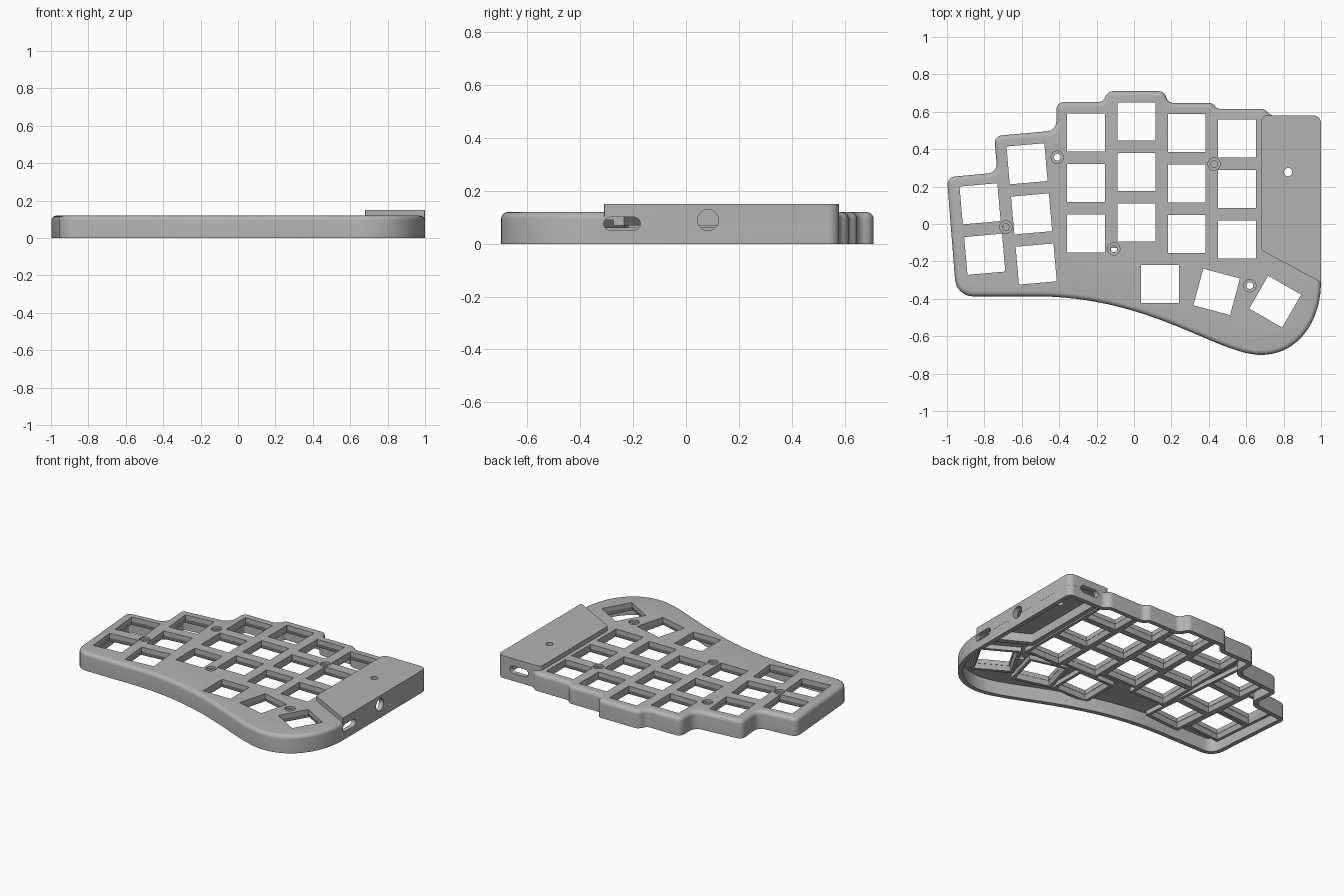
import bpy, bmesh, math
from mathutils import Vector, Matrix

if "Cube" in bpy.data.objects:
    bpy.data.objects.remove(bpy.data.objects["Cube"])

grey = bpy.data.materials.new("matte grey")
grey.use_nodes = True
colour = (0.45, 0.45, 0.45, 1)
grey.diffuse_color = colour
grey.node_tree.nodes["Principled BSDF"].inputs["Base Color"].default_value = colour


def bezier(a, b, c, d, n):
    a, b, c, d = map(Vector, (a, b, c, d))
    return [a * (1 - t) ** 3 + 3 * b * t * (1 - t) ** 2 + 3 * c * t * t * (1 - t) + d * t ** 3
            for t in (i / n for i in range(n + 1))]


def round_all(corners, before, after):
    """Arc at each (x, y, cut) corner, starting `cut` away from it on both sides."""
    path, pts = [before, *corners, after], []
    for prev, (x, y, cut), follow in zip(path, corners, path[2:]):
        p = Vector((x, y))
        u = (Vector(prev[:2]) - p).normalized()
        v = (Vector(follow[:2]) - p).normalized()
        turn = math.pi - u.angle(v)
        handle = cut * (1 - 4 / 3 * math.tan(turn / 4) / math.tan(turn / 2))
        pts += bezier(p + u * cut, p + u * handle, p + v * handle, p + v * cut, 6)
    return pts


def inset(pts, d):
    """Move a clockwise outline inward by d."""
    out, n = [], len(pts)
    for i, p in enumerate(pts):
        u = (p - pts[i - 1]).normalized()
        v = (pts[(i + 1) % n] - p).normalized()
        normal = Vector((u.y + v.y, -u.x - v.x)).normalized()
        out.append(p + normal * d / normal.dot(Vector((u.y, -u.x))))
    return out


def square(size):
    h = size / 2
    return [Vector(p) for p in ((-h, -h), (-h, h), (h, h), (h, -h))]


def oval(r, stretch=0, n=32):
    return [Vector((r * math.cos(a) + math.copysign(stretch, math.cos(a)), r * math.sin(a)))
            for a in (-math.tau * (i + 0.5) / n for i in range(n))]


def make(name, solids, tube=False):
    """Solids lofted through (outline, height) rings; a tube joins last ring to first."""
    bm = bmesh.new()
    for rings, matrix in solids:
        loops = [[bm.verts.new(matrix @ Vector((p.x, p.y, z))) for p in pts] for pts, z in rings]
        pairs = list(zip(loops, loops[1:]))
        if tube:
            pairs.append((loops[-1], loops[0]))
        else:
            bm.faces.new(loops[0])
            bm.faces.new(loops[-1][::-1])
        for low, high in pairs:
            for i in range(len(low)):
                bm.faces.new((low[i - 1], high[i - 1], high[i], low[i]))
    bmesh.ops.recalc_face_normals(bm, faces=bm.faces)
    mesh = bpy.data.meshes.new(name)
    bm.to_mesh(mesh)
    bm.free()
    mesh.materials.append(grey)
    obj = bpy.data.objects.new(name, mesh)
    bpy.context.collection.objects.link(obj)
    return obj


def activate(obj):
    bpy.ops.object.select_all(action="DESELECT")
    obj.select_set(True)
    bpy.context.view_layer.objects.active = obj


def cut(target, cutter):
    mod = target.modifiers.new("cut", "BOOLEAN")
    mod.operation = "DIFFERENCE"
    mod.solver = "EXACT"
    mod.object = cutter
    activate(target)
    bpy.ops.object.modifier_apply(modifier="cut")


def at(x, y, z=0):
    return Matrix.Translation((x, y, z))


# Outline of the case: stepped back edge, swept front edge
corners = [(-0.95, -0.387, 0.09), (-1, 0.25, 0.04), (-0.73, 0.275, 0.05), (-0.748, 0.47, 0.04),
           (-0.415, 0.5, 0.05), (-0.415, 0.652, 0.04), (-0.162, 0.652, 0.03), (-0.142, 0.71, 0.03),
           (0.162, 0.71, 0.03), (0.182, 0.647, 0.03), (0.42, 0.647, 0.018), (0.445, 0.615, 0.018),
           (0.7, 0.615, 0.022), (0.73, 0.5795, 0.02), (0.9995, 0.5795, 0.04)]
end = [(0.9995, -0.31), (0.9995, -0.53), (0.87, -0.7), (0.68, -0.7)]
sweep = [(0.68, -0.7), (0.45, -0.7), (0.1, -0.395), (-0.5, -0.387)]
outline = round_all(corners, sweep[-1], end[0]) + bezier(*end, 20) + bezier(*sweep, 28)[1:]

# Case shell: hollow underside, wall foot, wall and rounded top rim
BEVEL, TOP = 0.026, 0.12
hollow = inset(outline, 0.03)
shell = [(hollow, 0.09), (hollow, 0), (outline, 0)]
for step in range(6):
    a = math.pi / 2 * step / 5
    shell.append((inset(outline, BEVEL * (1 - math.cos(a))), TOP - BEVEL + BEVEL * math.sin(a)))
case = make("keyboard_case", [(shell, Matrix())])

# Raised, hollow housing for the electronics
box = [(0.68, -0.14, 0.015), (0.68, 0.58, 0.03), (1, 0.58, 0.04), (1, -0.312, 0.006)]
housing_edge = round_all(box, box[-1], box[0])
inner = [(p.x, p.y, 0.008) for p in inset([Vector(c[:2]) for c in box], 0.035)]
pocket = round_all(inner, inner[-1], inner[0])
housing = make("electronics_housing", [([(pocket, 0.13), (pocket, 0.07),
                                         (housing_edge, 0.07), (housing_edge, 0.15)], Matrix())])

# Key positions: straight columns, tilted outer columns and the thumb fan
keys = [(x, y - 0.27 * row, 0) for x, y in ((-0.257, 0.49), (0.013, 0.547), (0.282, 0.486), (0.55, 0.456))
        for row in range(3)]
keys += [(-0.572 + 0.0245 * row, 0.322 - 0.268 * row, 5) for row in range(3)]
keys += [(-0.823 + 0.025 * row, 0.108 - 0.27 * row, 5) for row in range(2)]
keys += [(0.138, -0.322, 0), (0.442, -0.363, -15), (0.755, -0.415, -30)]
places = [at(x, y) @ Matrix.Rotation(math.radians(a), 4, "Z") for x, y, a in keys]

# Flared switch frames under the plate
frame = [(square(0.27), 0.06), (square(0.27), 0.095), (square(0.203), 0.095), (square(0.23), 0.06)]
frames = make("switch_frames", [(frame, m) for m in places], tube=True)

# Openings in the plate: keys, counterbored screws and the space under the housing
screws = [(-0.41, 0.357), (-0.685, -0.016), (-0.108, -0.133), (0.428, 0.32), (0.619, -0.33)]
small, wide = oval(0.018), oval(0.033)
bore = [(small, 0.03), (small, 0.105), (wide, 0.105), (wide, 0.2)]
openings = [([(square(0.203), 0.05), (square(0.203), 0.2)], m) for m in places]
openings += [(bore, at(x, y)) for x, y in screws]
openings.append(([(pocket, 0.05), (pocket, 0.2)], Matrix()))
plate_cutter = make("plate_cutter", openings)

# Side and back ports, and the reset hole on top
slot, disc, pin = oval(0.025, 0.044), oval(0.04), oval(0.022)
side = Matrix.Rotation(math.pi / 2, 4, "Z") @ Matrix.Rotation(math.pi / 2, 4, "X")
back = Matrix.Rotation(-math.pi / 2, 4, "X")
port_cutter = make("port_cutter", [
    ([(slot, -0.07), (slot, 0.05)], at(1, -0.242, 0.076) @ side),
    ([(disc, -0.07), (disc, 0.05)], at(1, 0.083, 0.09) @ side),
    ([(slot, -0.07), (slot, 0.05)], at(0.84, 0.58, 0.076) @ back),
    ([(pin, 0.11), (pin, 0.2)], at(0.824, 0.277))])

cut(case, plate_cutter)
cut(case, port_cutter)
cut(housing, port_cutter)
for cutter in (plate_cutter, port_cutter):
    bpy.data.objects.remove(cutter)

# Smooth shading on curved walls only
for obj in (case, housing):
    activate(obj)
    bpy.ops.object.shade_smooth_by_angle(angle=math.radians(30))
